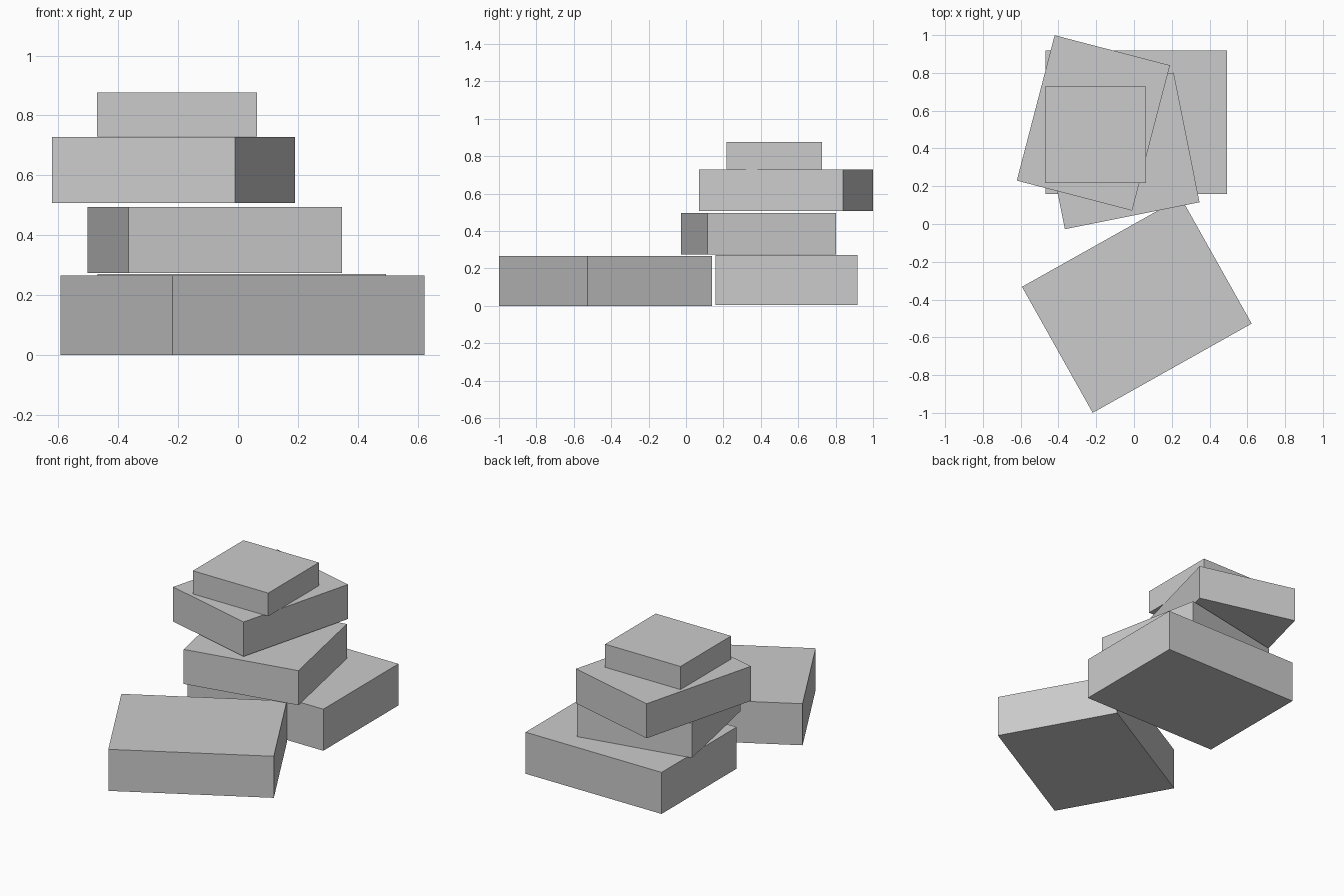
import bpy
import math

cube = bpy.data.objects.get("Cube")
if cube:
    bpy.data.objects.remove(cube, do_unlink=True)

# Single stone grey
grey = bpy.data.materials.new("plain_grey")
grey.use_nodes = True
COLOUR = (0.6, 0.6, 0.6, 1)
grey.diffuse_color = COLOUR
grey.node_tree.nodes["Principled BSDF"].inputs["Base Color"].default_value = COLOUR


def slab(name, centre, size, z_range, turn=0):
    """Flat block with a footprint turned about z, in degrees."""
    low, high = z_range
    bpy.ops.mesh.primitive_cube_add(
        size=1,
        location=(*centre, (low + high) / 2),
        rotation=(0, 0, math.radians(turn)),
    )
    block = bpy.context.object
    block.name = name
    block.scale = (*size, high - low)
    bpy.ops.object.transform_apply(location=False, rotation=False, scale=True)
    block.data.materials.append(grey)


# Slab lying on the ground in front of the pile
slab("front_slab", (0.015, -0.43), (0.965, 0.765), (0, 0.266), 29.3)

# Pile of loosely turned slabs, from the ground up
slab("base_slab", (0.012, 0.538), (0.963, 0.76), (0.005, 0.271))
slab("second_slab", (-0.078, 0.387), (0.727, 0.70), (0.274, 0.495), 11.3)
slab("third_slab", (-0.215, 0.535), (0.631, 0.795), (0.507, 0.728), -14.6)
slab("top_slab", (-0.204, 0.472), (0.534, 0.512), (0.729, 0.877))
